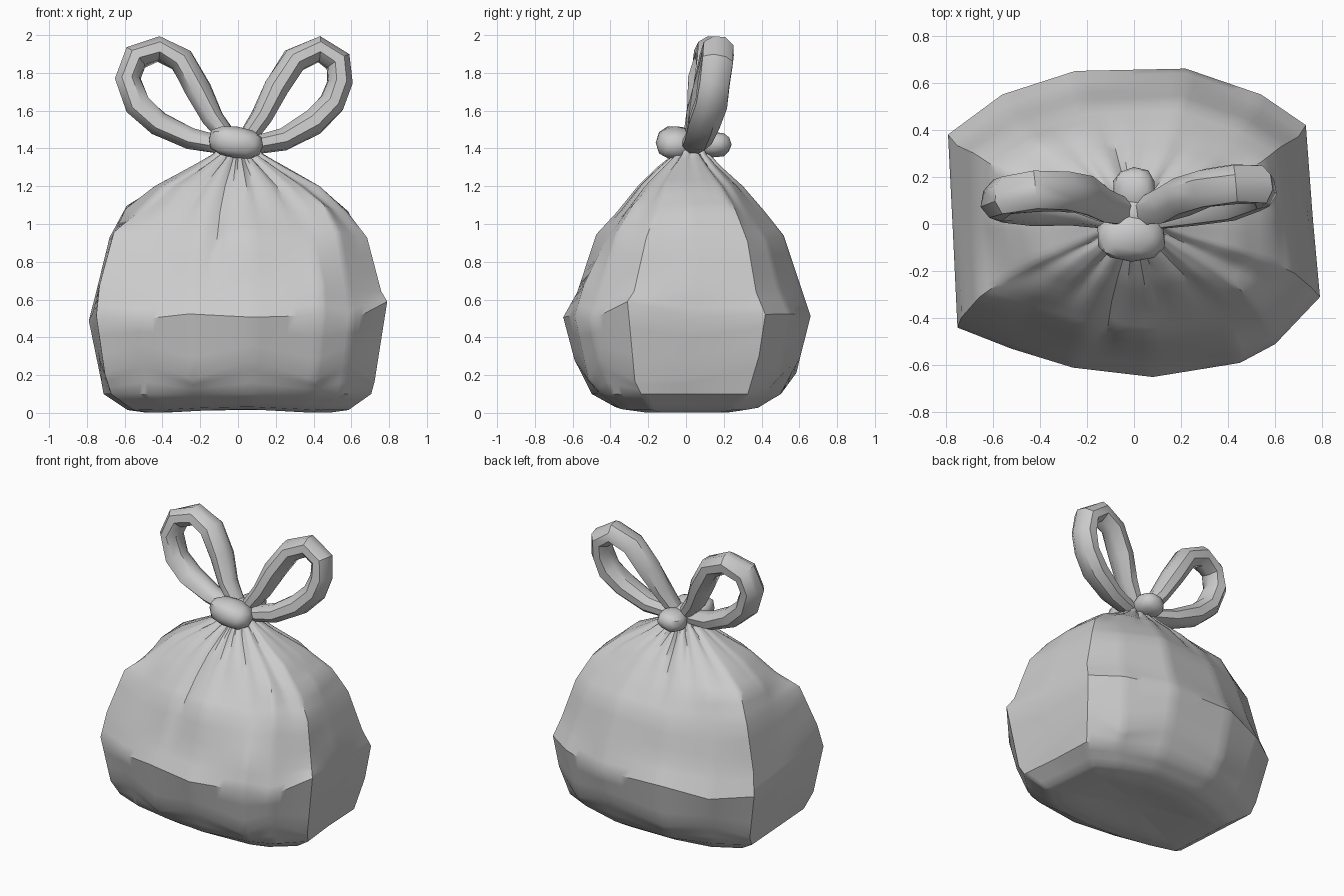
import bpy, bmesh, math, random
from mathutils import Vector

if "Cube" in bpy.data.objects:
    bpy.data.objects.remove(bpy.data.objects["Cube"])

random.seed(4)
grey = bpy.data.materials.new("light grey plastic")
grey.diffuse_color = (0.6, 0.6, 0.6, 1)
grey.use_nodes = True
grey.node_tree.nodes["Principled BSDF"].inputs["Base Color"].default_value = grey.diffuse_color


def finish(name, bm, angle):
    bmesh.ops.recalc_face_normals(bm, faces=bm.faces)
    me = bpy.data.meshes.new(name)
    bm.to_mesh(me)
    bm.free()
    me.materials.append(grey)
    ob = bpy.data.objects.new(name, me)
    bpy.context.collection.objects.link(ob)
    bpy.ops.object.select_all(action='DESELECT')
    ob.select_set(True)
    bpy.context.view_layer.objects.active = ob
    bpy.ops.object.shade_smooth_by_angle(angle=math.radians(angle))
    return ob


def loft(bm, rings):
    rows = [[bm.verts.new(p) for p in r] for r in rings]
    n = len(rows[0])
    for a, b in zip(rows, rows[1:]):
        for i in range(n):
            j = (i + 1) % n
            bm.faces.new((a[i], a[j], b[j], b[i]))
    for row in (rows[0], rows[-1]):
        c = bm.verts.new(sum((v.co for v in row), Vector()) / n)
        for i in range(n):
            bm.faces.new((row[i], row[(i + 1) % n], c))


# Sack: lopsided plan outline, scaled up a stepped profile
plan = [(0.76, 0.02), (0.73, 0.42), (0.54, 0.55), (0.22, 0.66), (-0.25, 0.65),
        (-0.56, 0.55), (-0.79, 0.38), (-0.77, -0.02), (-0.75, -0.44),
        (-0.52, -0.53), (-0.26, -0.61), (0.08, -0.65), (0.45, -0.59),
        (0.60, -0.51), (0.79, -0.31)]
# height, x scale, y scale, roundness, y shift
profile = [(0.035, 0.12, 0.12, 0, 0), (0.012, 0.62, 0.42, 0, 0), (0.025, 0.74, 0.58, 0, 0),
           (0.10, 0.90, 0.77, 0, 0), (0.24, 0.945, 0.90, 0, 0),
           (0.50, 1.0, 1.0, 0, 0), (0.66, 0.975, 0.90, 0.05, 0),
           (0.93, 0.88, 0.755, 0.15, 0.02), (1.08, 0.77, 0.60, 0.3, 0.02),
           (1.20, 0.57, 0.43, 0.5, 0.02), (1.30, 0.34, 0.27, 0.8, 0.02),
           (1.37, 0.18, 0.15, 1, 0.03), (1.44, 0.10, 0.11, 1, 0.03)]
# Gathered folds: direction in degrees, lower end height, depth
folds = [(-104, 0.65, 0.030), (-90, 1.1, 0.02), (-73, 1.0, 0.03), (-128, 1.0, 0.03),
         (-48, 0.95, 0.03), (-152, 1.0, 0.03), (-25, 0.9, 0.03), (2, 1.1, 0.02),
         (28, 1.0, 0.03), (55, 1.1, 0.03), (80, 1.05, 0.03), (105, 0.95, 0.035),
         (130, 1.0, 0.03), (155, 1.05, 0.03), (178, 1.1, 0.02)]
SUB, STEP = 8, 3
jitter = [[random.uniform(-0.018, 0.018) for _ in plan] for _ in profile]


def sack_corner(k, i):
    z, sx, sy, rnd, dy = profile[k]
    x, y = plan[i]
    a = math.atan2(y / 0.65, x / 0.78)
    x += (0.78 * math.cos(a) - x) * rnd
    y += (0.65 * math.sin(a) - y) * rnd
    s = 1 + (jitter[k][i] if 2 < k < 10 and k != 5 else 0)
    # the waist of the sack rises and falls a little from corner to corner
    dz = jitter[k][i] * 1.5 if 3 < k < 9 else 0
    if k == 4:
        dz += 0.05 if i % 2 else -0.05
        s += 0.015 if i % 2 else -0.015
    if k == 5 and i == n - 1:
        dz = 0.09
    # the underside lifts a little between the side corners
    if k in (1, 2):
        dz += 0.02 * (1 - min(1, abs(x) / 0.6)) - 0.01
    return Vector((x * sx * s, y * sy * s + dy, z + dz))


rings = []
n = len(plan)
for k in range(len(profile) - 1):
    for t in range(STEP + (k == len(profile) - 2)):
        ring = []
        for i in range(n):
            for s in range(SUB):
                u, v = s / SUB, t / STEP
                j = (i + 1) % n
                lo = sack_corner(k, i).lerp(sack_corner(k, j), u)
                hi = sack_corner(k + 1, i).lerp(sack_corner(k + 1, j), u)
                p = lo.lerp(hi, v)
                ang = math.degrees(math.atan2(p.y - 0.02, p.x))
                r = math.hypot(p.x, p.y - 0.02)
                for deg, low, depth in folds:
                    d = (ang - deg + 180) % 360 - 180
                    w = max(0.0, 1 - abs(d) / 7)
                    rise = min(1, max(0, (p.z - low) / 0.25))
                    cut = min(depth, r * 0.2) * w * rise
                    p.x -= cut * math.cos(math.radians(ang))
                    p.y -= cut * math.sin(math.radians(ang))
                ring.append(p)
        rings.append(ring)
bm = bmesh.new()
loft(bm, rings)
finish("sack", bm, 35)


# Bow loops: flat-sided band swept along a bent path of (x, height, depth)
def bow_loop(name, path, lean):
    pts = [Vector((x, y, z)) for x, z, y in path]
    rings = []
    for k, p in enumerate(pts):
        tan = (pts[min(k + 1, len(pts) - 1)] - pts[max(k - 1, 0)]).normalized()
        side = Vector((lean, 1, -0.12))
        side = (side - tan * side.dot(tan)).normalized()
        out = tan.cross(side)
        end = min(k, len(pts) - 1 - k)
        w = (0.055, 0.075, 0.085)[min(end, 2)]
        h = (0.045, 0.058, 0.068)[min(end, 2)]
        ring = []
        for q in range(8):
            a = math.radians(22.5 + 45 * q)
            f = 1.04 + random.uniform(-0.08, 0.08)
            ring.append(p + side * math.cos(a) * w * f + out * math.sin(a) * h * f)
        rings.append(ring)
    bm = bmesh.new()
    loft(bm, rings)
    finish(name, bm, 40)


bow_loop("left_bow_loop", [
    (-0.04, 1.41, 0.03), (-0.25, 1.45, 0.07), (-0.42, 1.53, 0.08), (-0.53, 1.63, 0.09),
    (-0.58, 1.77, 0.10), (-0.54, 1.88, 0.12), (-0.42, 1.93, 0.14), (-0.30, 1.87, 0.14),
    (-0.21, 1.71, 0.12), (-0.13, 1.56, 0.08), (-0.03, 1.43, 0.05)], 0.12)
bow_loop("right_bow_loop", [
    (0.04, 1.41, 0.03), (0.24, 1.45, 0.07), (0.40, 1.54, 0.10), (0.50, 1.64, 0.13),
    (0.54, 1.75, 0.15), (0.53, 1.86, 0.17), (0.43, 1.93, 0.17), (0.30, 1.87, 0.15),
    (0.20, 1.72, 0.12), (0.13, 1.57, 0.08), (0.03, 1.43, 0.05)], -0.12)


# Knots: squared-off faceted lumps
def knot(name, centre, size, skew):
    bm = bmesh.new()
    bmesh.ops.create_icosphere(bm, subdivisions=2, radius=1)
    for v in bm.verts:
        c = v.co * (1 + random.uniform(-0.05, 0.05))
        p = [math.copysign(abs(t) ** 0.8, t) * s for t, s in zip(c, size)]
        v.co = Vector(centre) + Vector((p[0], p[1], p[2] + skew * p[0]))
    finish(name, bm, 35)


knot("front_knot", (-0.01, -0.055, 1.43), (0.145, 0.105, 0.085), -0.12)
knot("back_knot", (0.0, 0.145, 1.42), (0.09, 0.095, 0.065), 0.1)
knot("knot_core", (0.0, 0.04, 1.42), (0.09, 0.09, 0.07), 0)
